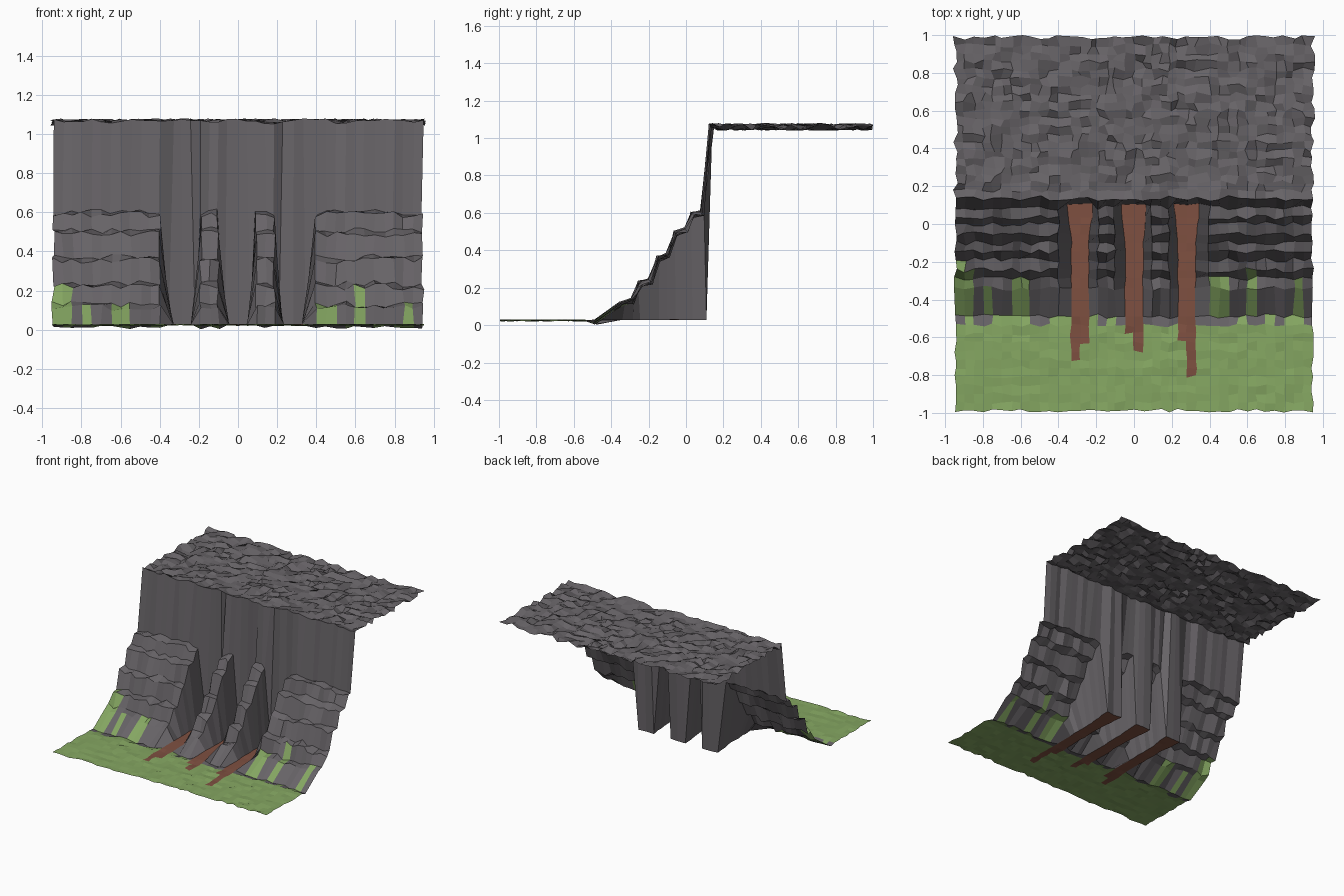
import bpy, random

if "Cube" in bpy.data.objects:
    bpy.data.objects.remove(bpy.data.objects["Cube"])

rnd = random.Random(7)
def jit(a):
    return rnd.uniform(-a, a)

def material(name, rgb):
    m = bpy.data.materials.new(name)
    m.diffuse_color = (*rgb, 1)
    m.use_nodes = True
    m.node_tree.nodes["Principled BSDF"].inputs["Base Color"].default_value = m.diffuse_color
    return m

ROCK, GRASS, CLAY = 0, 1, 2
MATS = [material("grey rock", (0.135, 0.125, 0.135)),
        material("green grass", (0.235, 0.385, 0.122)),
        material("red clay", (0.21, 0.08, 0.052))]

# Columns across x: (x, gully centre or None, side of the gully floor)
GULLIES = (-0.285, 0.0, 0.28)
outer = [0.945 - i * 0.0495 for i in range(12)]
cols = [(-x, None, 0) for x in outer]
for g in GULLIES:
    cols += [(g + s * 0.05, g, s) for s in (-1, 0, 1)]
    if g != GULLIES[-1]:
        cols += [(g + d, None, 0) for d in (0.095, 0.142, 0.185)]
cols += [(x, None, 0) for x in reversed(outer)]

# Profile of the stepped buttress (y, z), from foot to cliff top
STEPS = [(-0.49, 0.015), (-0.34, 0.115), (-0.285, 0.13), (-0.245, 0.22),
         (-0.19, 0.235), (-0.145, 0.355), (-0.10, 0.37), (-0.055, 0.49),
         (0.0, 0.51), (0.035, 0.59), (0.085, 0.60), (0.135, 1.065)]
N_GROUND, N_PLATEAU = 11, 20

# Rows of points: meadow, stepped cliff with gullies, plateau
rows = []
for i in range(N_GROUND):
    y = -0.988 + i * (0.988 - 0.49) / N_GROUND
    rows.append([(x + jit(0.006), y + jit(0.01), 0.025 + jit(0.005)) for x, g, s in cols])

wall_shift = [jit(0.012) for c in cols]
for k, (y, z) in enumerate(STEPS):
    row = []
    for c, (x, g, s) in enumerate(cols):
        top = k == len(STEPS) - 1
        if top:
            p = (x + jit(0.008), y + wall_shift[c] + jit(0.006), z + jit(0.015))
        elif g is not None:
            # flat gully floor, widening towards the back wall
            wide = 0.047 + 0.02 * max(0, (k - 6) / 4)
            yy = 0.105 + wall_shift[c] * 0.4 if k == len(STEPS) - 2 else y
            p = (g + s * wide + jit(0.004), yy, 0.028 + jit(0.002))
        elif k == 0:
            p = (x + jit(0.008), y + jit(0.015), 0.012 + jit(0.01))
        else:
            p = (x + jit(0.008), y + jit(0.014), z + jit(0.018))
        row.append(p)
    rows.append(row)

for i in range(1, N_PLATEAU + 1):
    y = 0.135 + i * (0.988 - 0.135) / N_PLATEAU
    rows.append([(x + jit(0.014), y + jit(0.012), 1.06 + jit(0.02)) for x, g, s in cols])

def sheet(name, first, last, rule):
    """Quad sheet between two rows; rule(x, y, column) gives its material."""
    n = len(cols)
    verts = [p for r in rows[first:last + 1] for p in r]
    faces, mats = [], []
    for r in range(last - first):
        for c in range(n - 1):
            f = (r * n + c, r * n + c + 1, (r + 1) * n + c + 1, (r + 1) * n + c)
            faces.append(f)
            mats.append(rule(sum(verts[i][0] for i in f) / 4,
                             sum(verts[i][1] for i in f) / 4, c))
    me = bpy.data.meshes.new(name)
    me.from_pydata(verts, [], faces)
    for m in MATS:
        me.materials.append(m)
    me.polygons.foreach_set("material_index", mats)
    me.update()
    ob = bpy.data.objects.new(name, me)
    bpy.context.collection.objects.link(ob)
    return ob

def in_gully(c):
    return cols[c][1] is not None and cols[c][1] == cols[c + 1][1]

# Clay runs out over the meadow: (left half end, right half end) per gully
RUNOUT = dict(zip(GULLIES, ((-0.74, -0.64), (-0.60, -0.67), (-0.60, -0.79))))
def meadow_colour(x, y, c):
    if in_gully(c):
        g = cols[c][1]
        if y > RUNOUT[g][0 if x < g else 1]:
            return CLAY
    # rock scree fringe at the foot of the slope
    if y > -0.54 and rnd.random() < 0.6:
        return ROCK
    return GRASS

# Grass tongues climbing the slope: (x from, x to, highest y)
TONGUES = ((-0.93, -0.86, -0.22), (-0.82, -0.75, -0.38), (-0.63, -0.55, -0.28),
           (0.42, 0.52, -0.29), (0.60, 0.67, -0.22), (0.83, 0.90, -0.29))
def cliff_colour(x, y, c):
    if in_gully(c) and y < 0.1:
        return CLAY
    if any(a < x < b and y < top for a, b, top in TONGUES):
        return GRASS
    return ROCK

foot = N_GROUND
edge = N_GROUND + len(STEPS) - 1
sheet("meadow", 0, foot, meadow_colour)
sheet("stepped_cliff", foot, edge, cliff_colour)
sheet("plateau", edge, len(rows) - 1, lambda x, y, c: ROCK)
